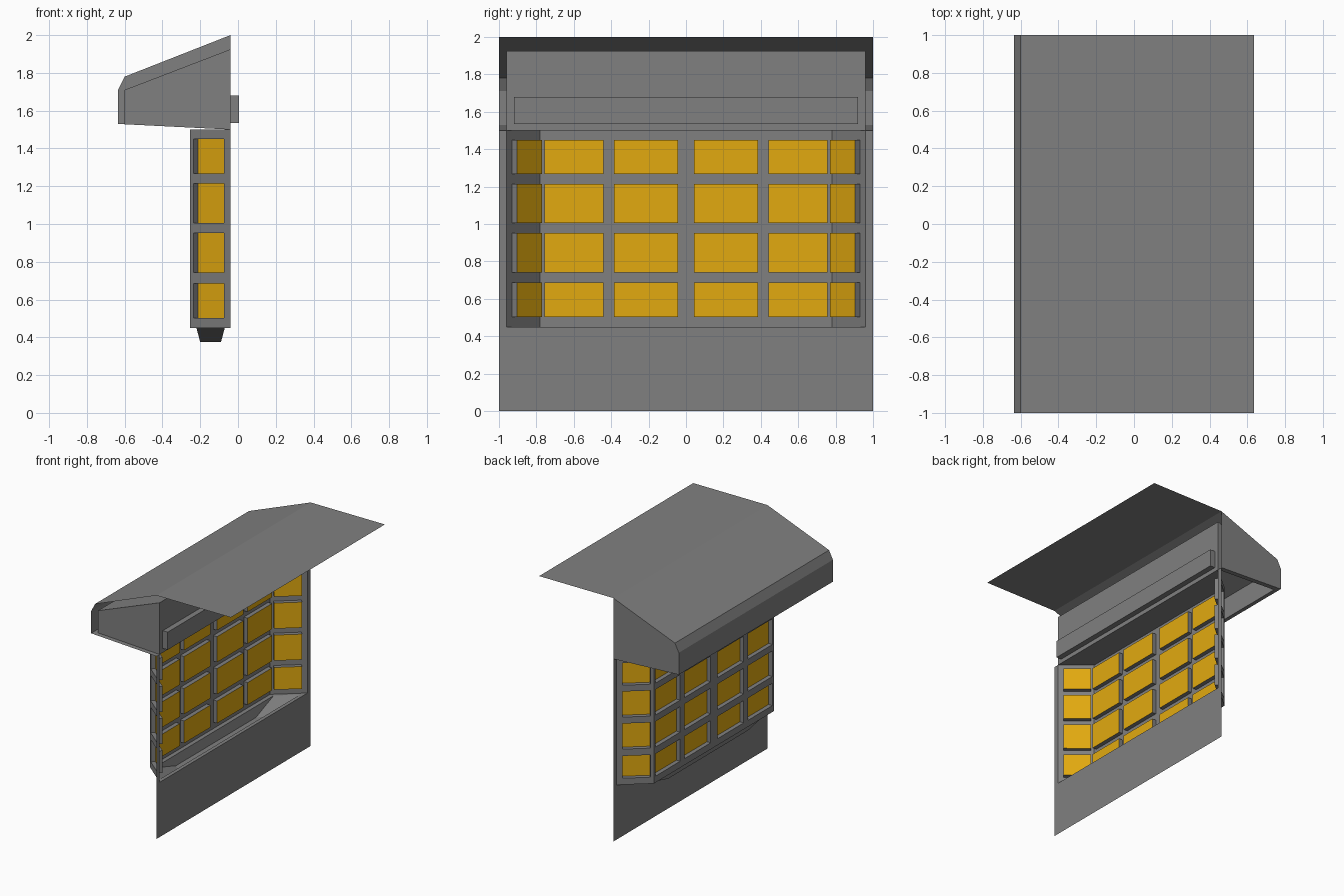
import bpy
import bmesh
from mathutils import Vector

cube = bpy.data.objects.get("Cube")
if cube:
    bpy.data.objects.remove(cube, do_unlink=True)


def make_material(name, colour):
    mat = bpy.data.materials.new(name)
    mat.use_nodes = True
    mat.diffuse_color = (*colour, 1)
    mat.node_tree.nodes["Principled BSDF"].inputs["Base Color"].default_value = (*colour, 1)
    return mat


GREY = make_material("grey paint", (0.216, 0.216, 0.216))
AMBER = make_material("amber glass", (0.76, 0.4, 0.005))

WALL_X = -0.04      # plane of the wall
SILL, HEAD = 0.45, 1.5
EAVE_X, EAVE_Z = -0.635, 1.53


def finish(name, bm):
    """Weld the faces and turn them into an object."""
    bmesh.ops.remove_doubles(bm, verts=bm.verts, dist=0.0005)
    bmesh.ops.recalc_face_normals(bm, faces=bm.faces)
    mesh = bpy.data.meshes.new(name)
    bm.to_mesh(mesh)
    bm.free()
    mesh.materials.append(GREY)
    mesh.materials.append(AMBER)
    obj = bpy.data.objects.new(name, mesh)
    bpy.context.collection.objects.link(obj)
    return obj


def face(bm, points, slot=0):
    f = bm.faces.new([bm.verts.new(p) for p in points])
    f.material_index = slot
    return f


def bridge(bm, a, b, closed=True):
    """Quads between two equally long loops of points."""
    count = len(a)
    for i in range(count if closed else count - 1):
        j = (i + 1) % count
        face(bm, (a[i], a[j], b[j], b[i]))


def at_y(profile, y):
    return [(x, y, z) for x, z in profile]


def plan_loop(half, z):
    """Symmetrical plan outline from (x, y) points on the +y side."""
    left = [(x, y, z) for x, y in half]
    right = [(x, -y, z) for x, y in reversed(half)]
    return left + right


# Wall sheet around the bay opening
bm = bmesh.new()
face(bm, [(WALL_X, -1, 0), (WALL_X, 1, 0), (WALL_X, 1, SILL), (WALL_X, -1, SILL)])
for s in (-1, 1):
    face(bm, [(WALL_X, s, SILL), (WALL_X, s * 0.96, SILL),
              (WALL_X, s * 0.96, HEAD), (WALL_X, s, HEAD)])
finish("wall", bm)

# Bay window: gridded facets with panes set back towards the room
Z_BREAKS = [SILL, 0.503, 0.686, 0.742, 0.952, 1.005, 1.215, 1.267, 1.45, HEAD]
BAY = [(WALL_X, 0.96), (-0.255, 0.78)]
RECESS = 0.035


def bay_facet(bm, start, end, breaks):
    a, b = Vector((*start, 0)), Vector((*end, 0))
    along = (b - a).normalized()
    inward = Vector((-along.y, along.x, 0))
    if inward.x < 0:
        inward.negate()
    inward *= RECESS
    for i, (u0, u1) in enumerate(zip(breaks, breaks[1:])):
        for k, (z0, z1) in enumerate(zip(Z_BREAKS, Z_BREAKS[1:])):
            quad = [a.lerp(b, u) + Vector((0, 0, z))
                    for u, z in ((u0, z0), (u1, z0), (u1, z1), (u0, z1))]
            if i % 2 and k % 2:
                pane = [p + inward for p in quad]
                face(bm, pane, 1)
                bridge(bm, quad, pane)
            else:
                face(bm, quad)


bm = bmesh.new()
half_width = BAY[1][1]
gaps = [0.043, 0.385, 0.44, 0.757]
ys = [-half_width] + [-g for g in reversed(gaps)] + gaps + [half_width]
bay_facet(bm, (BAY[1][0], -half_width), (BAY[1][0], half_width),
          [(y + half_width) / (2 * half_width) for y in ys])
for s in (-1, 1):
    bay_facet(bm, (BAY[0][0], s * BAY[0][1]), (BAY[1][0], s * BAY[1][1]),
              [0, 0.16, 0.905, 1])
finish("bay_window", bm)

# Bay ceiling
bm = bmesh.new()
face(bm, plan_loop(BAY, HEAD))
finish("bay_ceiling", bm)

# Bay floor with a shallow tapered tray
bm = bmesh.new()
rim = plan_loop(BAY, SILL)
lip = plan_loop([(-0.07, 0.91), (-0.22, 0.775)], SILL)
base = plan_loop([(-0.09, 0.62), (-0.2, 0.52)], 0.375)
bridge(bm, rim, lip)
bridge(bm, lip, base)
face(bm, base)
finish("bay_floor", bm)

# Roof: flat sheet, slope, chamfer and fascia, closed at the back end
hood = [(WALL_X, 2), (-0.6, 1.78), (EAVE_X, 1.71), (EAVE_X, EAVE_Z)]
bm = bmesh.new()
roof = [(0.635, 2)] + hood
bridge(bm, at_y(roof, -1), at_y(roof, 1), closed=False)
face(bm, at_y(hood + [(WALL_X, HEAD)], 1))
finish("roof", bm)

# Inner hood box, open below, with a rim joining it to the outer shell
bm = bmesh.new()
inner = [(-0.6, 1.528), (-0.6, 1.71), (WALL_X, 1.925), (WALL_X, HEAD)]
bridge(bm, at_y(inner, -0.96), at_y(inner, 0.96), closed=False)
for s in (-1, 1):
    face(bm, at_y(inner, s * 0.96))
outer_rim = [(WALL_X, 1, HEAD), (EAVE_X, 1, EAVE_Z),
             (EAVE_X, -1, EAVE_Z), (WALL_X, -1, HEAD)]
inner_rim = [(WALL_X, 0.96, HEAD), (-0.6, 0.96, 1.528),
             (-0.6, -0.96, 1.528), (WALL_X, -0.96, HEAD)]
bridge(bm, outer_rim, inner_rim, closed=False)
finish("hood_lining", bm)

# Raised board on the room side of the hood
bm = bmesh.new()
board = [(WALL_X, 1.535), (0.005, 1.535), (0.005, 1.68), (WALL_X, 1.68)]
bridge(bm, at_y(board, -0.92), at_y(board, 0.92))
for s in (-1, 1):
    face(bm, at_y(board, s * 0.92))
finish("header_board", bm)
